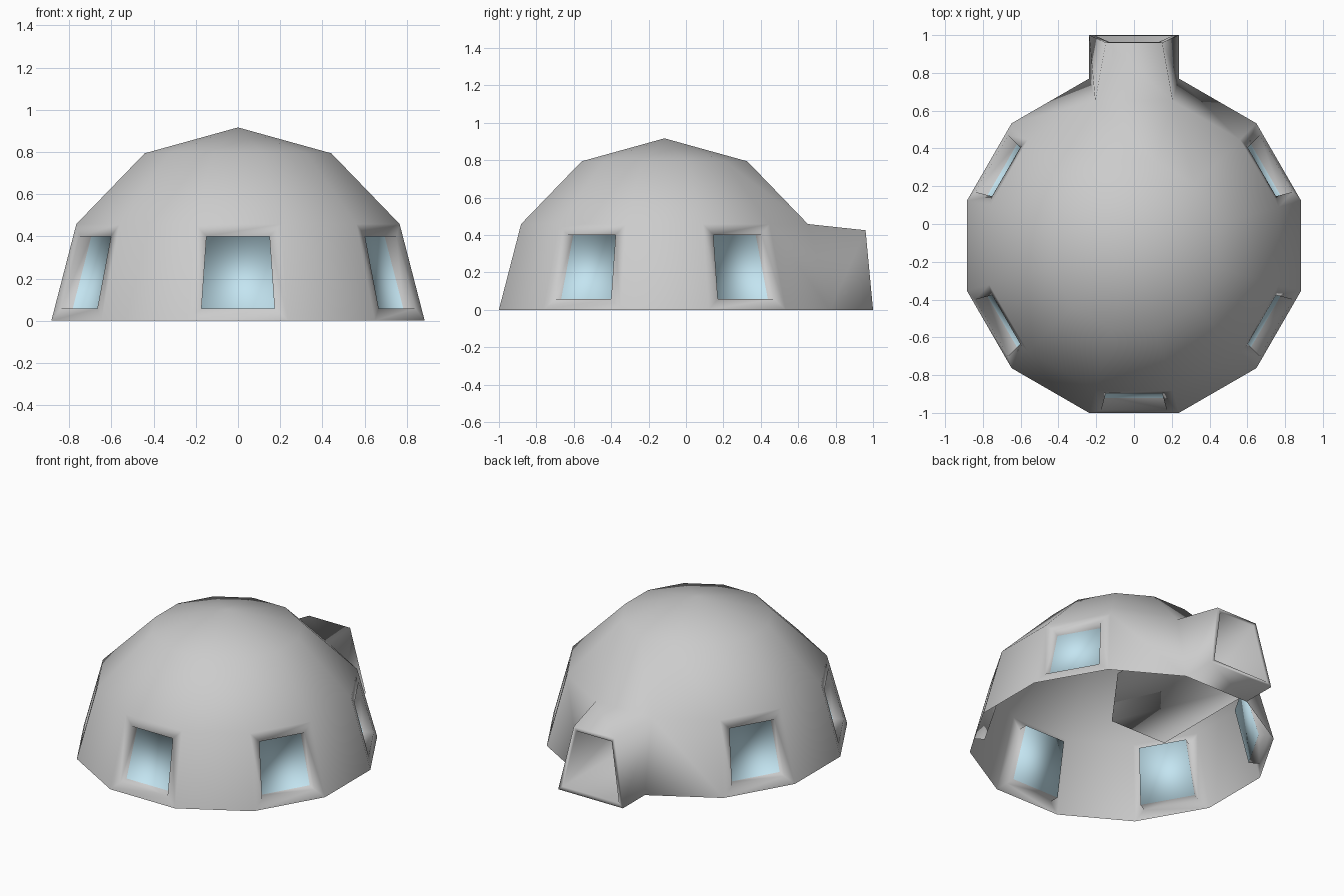
import bpy, bmesh, math
from mathutils import Vector, Matrix

if "Cube" in bpy.data.objects:
    bpy.data.objects.remove(bpy.data.objects["Cube"])

R, CY = 0.9165, -0.115
bm = bmesh.new()

# twelve-sided half sphere, open underneath
bmesh.ops.create_uvsphere(bm, u_segments=12, v_segments=6, radius=R,
                          matrix=Matrix.Rotation(math.radians(15), 4, 'Z'))
bmesh.ops.delete(bm, geom=[v for v in bm.verts if v.co.z < -0.01], context='VERTS')


def wall(angle):
    """Bottom-row facet facing the given compass angle."""
    a = math.radians(angle)
    target = Vector((math.cos(a), math.sin(a), 0)) * 0.83 + Vector((0, 0, 0.23))
    return min(bm.faces, key=lambda f: (f.calc_center_median() - target).length)


def extrude(face):
    return bmesh.ops.extrude_discrete_faces(bm, faces=[face])['faces'][0]


facets = {a: wall(a) for a in (-90, -30, 30, 90, 150, 210)}

# recessed windows
for a in (-90, -30, 30, 150, 210):
    f = facets[a]
    bmesh.ops.inset_individual(bm, faces=[f], thickness=0.06, use_even_offset=True)
    f = extrude(f)
    r = math.radians(a)
    bmesh.ops.translate(bm, verts=f.verts[:],
                        vec=Vector((math.cos(r), math.sin(r), 0)) * -0.065)
    f.material_index = 1

# entrance porch pulled out at the back
f = extrude(facets[90])
for v in f.verts:
    side = 1 if v.co.x > 0 else -1
    if v.co.z > 0.2:
        v.co = (side * 0.15, 0.96 - CY, 0.425)
    else:
        v.co = (side * 0.237, 1.0 - CY, 0)
f.normal_update()

# passage pushed inward from the porch front
bmesh.ops.inset_individual(bm, faces=[f], thickness=0.025, use_even_offset=True)
f = extrude(f)
bmesh.ops.translate(bm, verts=f.verts[:], vec=(0, -0.96, 0))

bmesh.ops.translate(bm, verts=bm.verts[:], vec=(0, CY, 0))
for face in bm.faces:
    face.smooth = True

mesh = bpy.data.meshes.new("dome_house")
bm.to_mesh(mesh)
bm.free()
dome = bpy.data.objects.new("dome_house", mesh)
bpy.context.collection.objects.link(dome)

# glass colour on the window panes
glass = bpy.data.materials.new("window_glass")
glass.diffuse_color = (0.55, 0.78, 0.88, 1)
glass.use_nodes = True
glass.node_tree.nodes["Principled BSDF"].inputs["Base Color"].default_value = glass.diffuse_color
mesh.materials.append(None)
mesh.materials.append(glass)
for p in mesh.polygons:
    c = p.center
    rad = math.hypot(c.x, c.y - CY)
    p.material_index = 1 if p.material_index == 1 else 0
